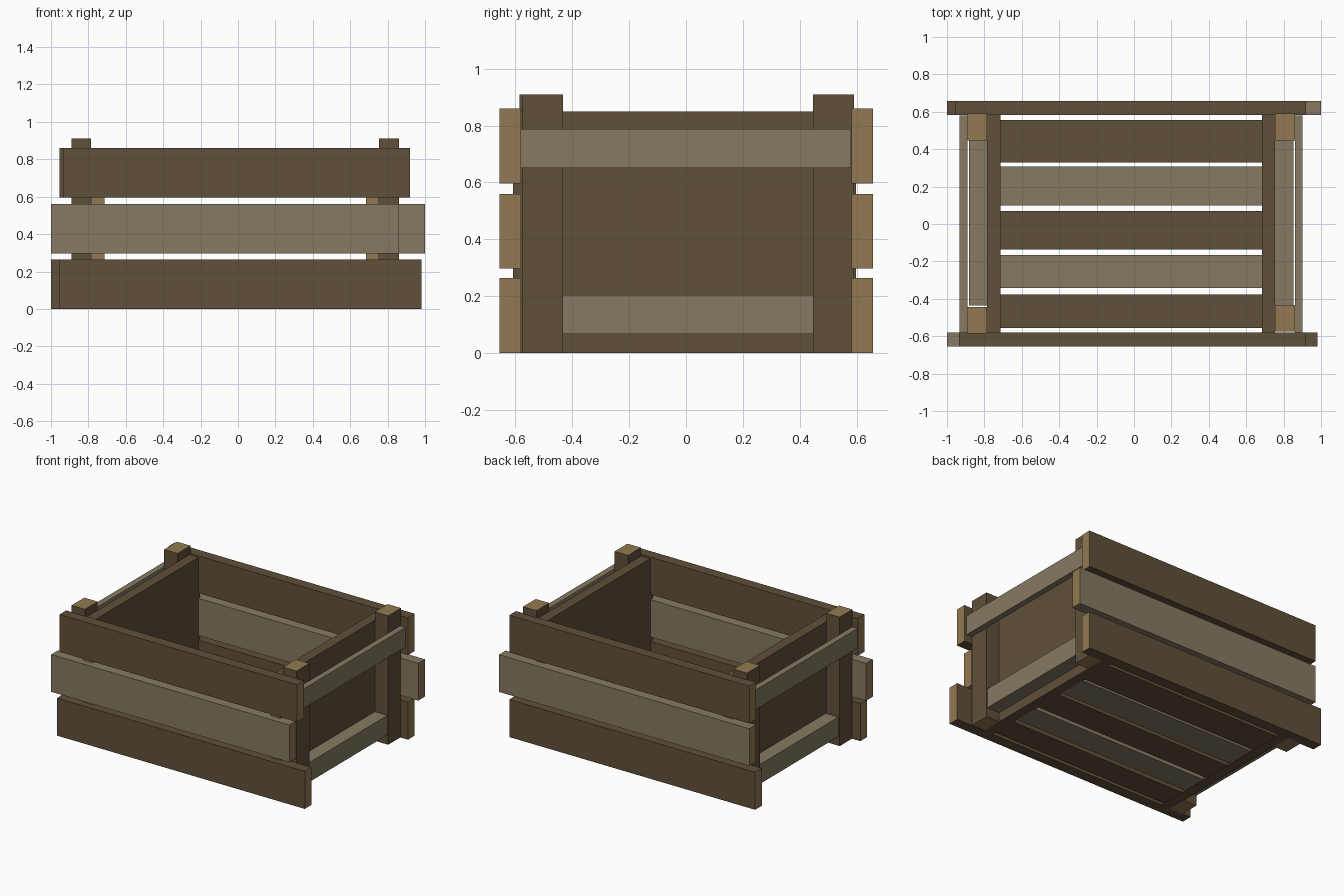
import bpy
import bmesh

if "Cube" in bpy.data.objects:
    bpy.data.objects.remove(bpy.data.objects["Cube"])


def material(name, rgb):
    m = bpy.data.materials.new(name)
    m.diffuse_color = (*rgb, 1.0)
    m.use_nodes = True
    m.node_tree.nodes["Principled BSDF"].inputs["Base Color"].default_value = m.diffuse_color
    return m


DARK = material("dark brown wood", (0.120, 0.080, 0.042))
PALE = material("weathered grey wood", (0.238, 0.195, 0.122))
GRAIN = material("tan end grain", (0.288, 0.195, 0.085))


def board(name, x, y, z, mat, axis):
    """Box from ranges; faces at both ends of the grain axis show end grain."""
    bm = bmesh.new()
    bmesh.ops.create_cube(bm, size=1.0)
    for v in bm.verts:
        v.co = [(r[0] + r[1]) / 2 + c * (r[1] - r[0]) for r, c in zip((x, y, z), v.co)]
    bm.normal_update()
    for f in bm.faces:
        f.material_index = 1 if abs(f.normal[axis]) > 0.9 else 0
    me = bpy.data.meshes.new(name)
    bm.to_mesh(me)
    bm.free()
    me.materials.append(mat)
    me.materials.append(GRAIN)
    ob = bpy.data.objects.new(name, me)
    bpy.context.collection.objects.link(ob)


# Long side planks, staggered in length
rows = [("bottom", (0.0, 0.265), DARK, (-0.955, 0.98), (-1.0, 0.92)),
        ("middle", (0.297, 0.56), PALE, (-1.0, 0.86), (-0.955, 1.0)),
        ("top", (0.597, 0.86), DARK, (-0.935, 0.92), (-0.955, 0.92))]
for label, z, mat, front_x, back_x in rows:
    board(f"front_{label}_plank", front_x, (-0.655, -0.58), z, mat, 0)
    board(f"back_{label}_plank", back_x, (0.582, 0.657), z, mat, 0)

# Both ends: panel, two posts, upper and lower slats (mirrored about CX)
CX = -0.015
for side, s in (("left", -1), ("right", 1)):
    def span(a, b):
        return tuple(sorted((CX + s * a, CX + s * b)))

    shift = 0.005 * s
    board(f"{side}_end_panel", span(0.70, 0.77), (-0.608, 0.597), (0.0, 0.85), DARK, 1)
    board(f"{side}_front_post", span(0.77, 0.875), (-0.58 + shift, -0.438 + shift),
          (0.0, 0.91), DARK, 2)
    board(f"{side}_back_post", span(0.77, 0.875), (0.447, 0.59), (0.0, 0.91), DARK, 2)
    board(f"{side}_upper_slat", span(0.875, 0.917), (-0.58, 0.58), (0.65, 0.788), PALE, 1)
    board(f"{side}_lower_slat", span(0.77, 0.868), (-0.437, 0.448), (0.067, 0.205), PALE, 1)

# Floor slats in alternating wood
floor = [(-0.555, -0.378), (-0.343, -0.165), (-0.135, 0.07), (0.10, 0.307), (0.328, 0.555)]
for i, y in enumerate(floor):
    board(f"floor_slat_{i + 1}", (-0.715, 0.685), y, (0.002, 0.06), PALE if i % 2 else DARK, 0)
